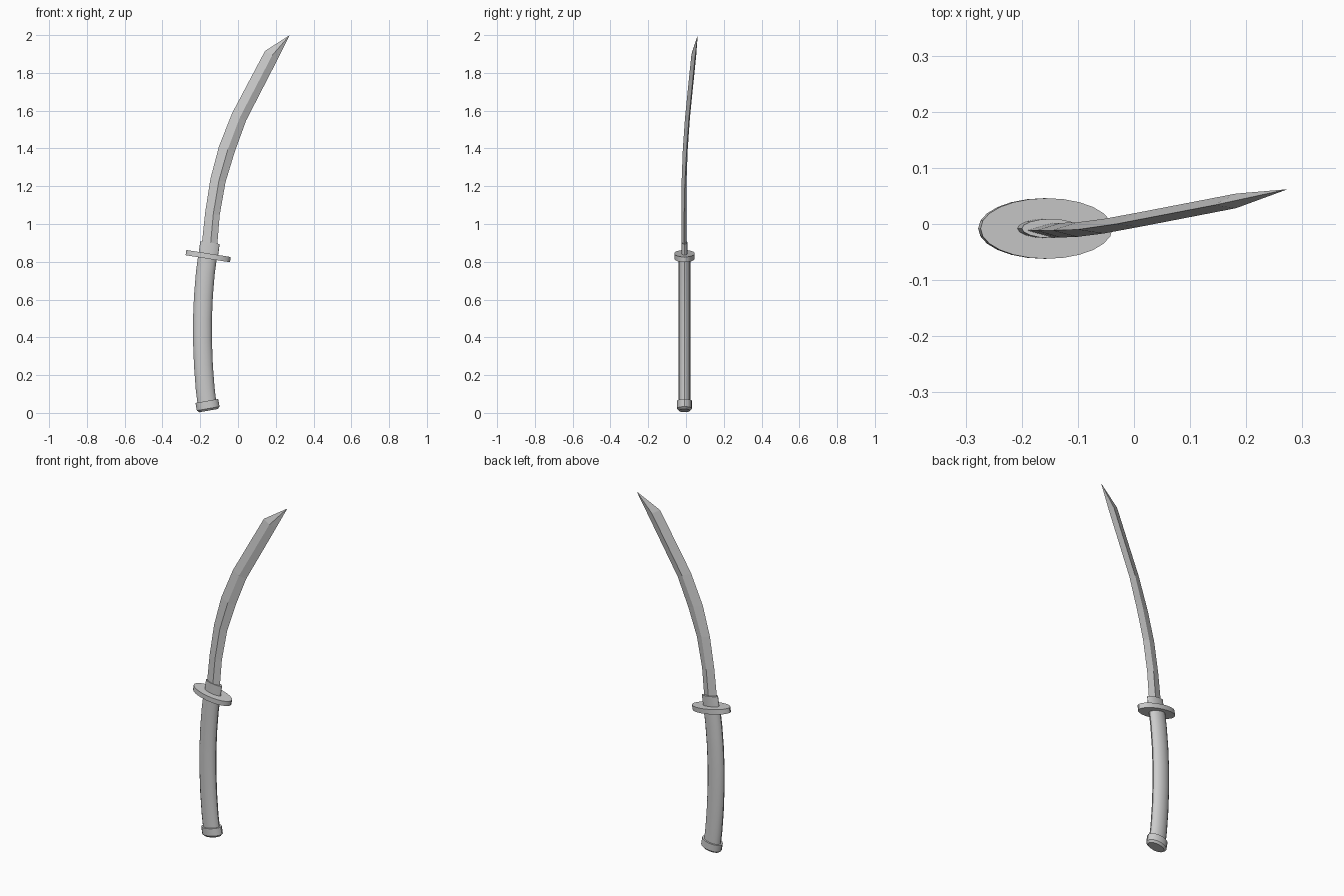
import bpy, bmesh, math
from math import sin, cos, pi, radians

if "Cube" in bpy.data.objects:
    bpy.data.objects.remove(bpy.data.objects["Cube"])

YC = -0.008  # depth of the handle's centre plane


def make_object(name, rings, smooth=True):
    """Loft closed rings of points into one capped mesh; a one-point ring makes a tip."""
    bm = bmesh.new()
    loops = [[bm.verts.new(p) for p in ring] for ring in rings]
    for a, b in zip(loops, loops[1:]):
        n = len(a)
        for i in range(n):
            j = (i + 1) % n
            if len(b) == 1:
                bm.faces.new((a[i], a[j], b[0]))
            else:
                bm.faces.new((a[i], a[j], b[j], b[i]))
    for loop in (loops[0], loops[-1]):
        if len(loop) > 2:
            bm.faces.new(loop)
    bmesh.ops.recalc_face_normals(bm, faces=bm.faces)
    mesh = bpy.data.meshes.new(name)
    bm.to_mesh(mesh)
    bm.free()
    obj = bpy.data.objects.new(name, mesh)
    bpy.context.collection.objects.link(obj)
    if smooth:
        bpy.ops.object.select_all(action='DESELECT')
        obj.select_set(True)
        bpy.context.view_layer.objects.active = obj
        bpy.ops.object.shade_smooth_by_angle(angle=radians(30))
    return obj


def ellipse(x, z, tilt, rx, ry, sides):
    """Elliptical ring centred at x, z and tilted in the front plane."""
    t = radians(tilt)
    return [(x + rx * cos(a) * cos(t), YC + ry * sin(a), z + rx * cos(a) * sin(t))
            for a in (2 * pi * i / sides for i in range(sides))]


def disc(name, x, z, tilt, sides, profile):
    """Stack of ellipses along the tilted axis; profile = (height, rx, ry)."""
    t = radians(tilt)
    return make_object(name, [ellipse(x - h * sin(t), z + h * cos(t), tilt, rx, ry, sides)
                              for h, rx, ry in profile])


# Curved grip
path = [(-0.163, 0.04, 9), (-0.174, 0.13, 7), (-0.183, 0.25, 4), (-0.188, 0.38, 1),
        (-0.188, 0.5, -1), (-0.183, 0.62, -3.5), (-0.173, 0.74, -6), (-0.161, 0.83, -8)]
make_object("grip", [ellipse(x, z, t, 0.05, 0.031, 16) for x, z, t in path])

# End cap with a chamfered base
disc("end_cap", -0.156, 0.012, 10, 16,
     [(0, 0.05, 0.03), (0.011, 0.061, 0.04), (0.052, 0.061, 0.04)])

# Oval guard and blade collar
disc("guard", -0.158, 0.83, -9, 24, [(-0.014, 0.119, 0.054), (0.014, 0.119, 0.054)])
disc("collar", -0.157, 0.84, -8, 16, [(0, 0.052, 0.017), (0.062, 0.052, 0.017)])


# Blade: diamond section swept along a curve that drifts backwards
def drift(x):
    return -0.011 + 0.195 * 0.5 * (x + 0.09 + math.hypot(x + 0.09, 0.03)) - 0.001


stations = [  # back x, z, edge x, z
    (-0.198, 0.86, -0.118, 0.85), (-0.19, 0.907, -0.109, 0.897),
    (-0.174, 1.06, -0.097, 1.047), (-0.146, 1.24, -0.066, 1.222),
    (-0.101, 1.41, -0.017, 1.383), (-0.032, 1.585, 0.043, 1.548),
    (0.143, 1.916, 0.212, 1.876)]
rings = []
for bx, bz, ex, ez in stations:
    rx, rz = bx + 0.56 * (ex - bx), bz + 0.56 * (ez - bz)
    rings.append([(bx, drift(bx), bz), (rx, drift(rx) - 0.013, rz),
                  (ex, drift(ex), ez), (rx, drift(rx) + 0.013, rz)])
rings.append([(0.274, 0.062, 2.0)])
make_object("blade", rings, smooth=False)
